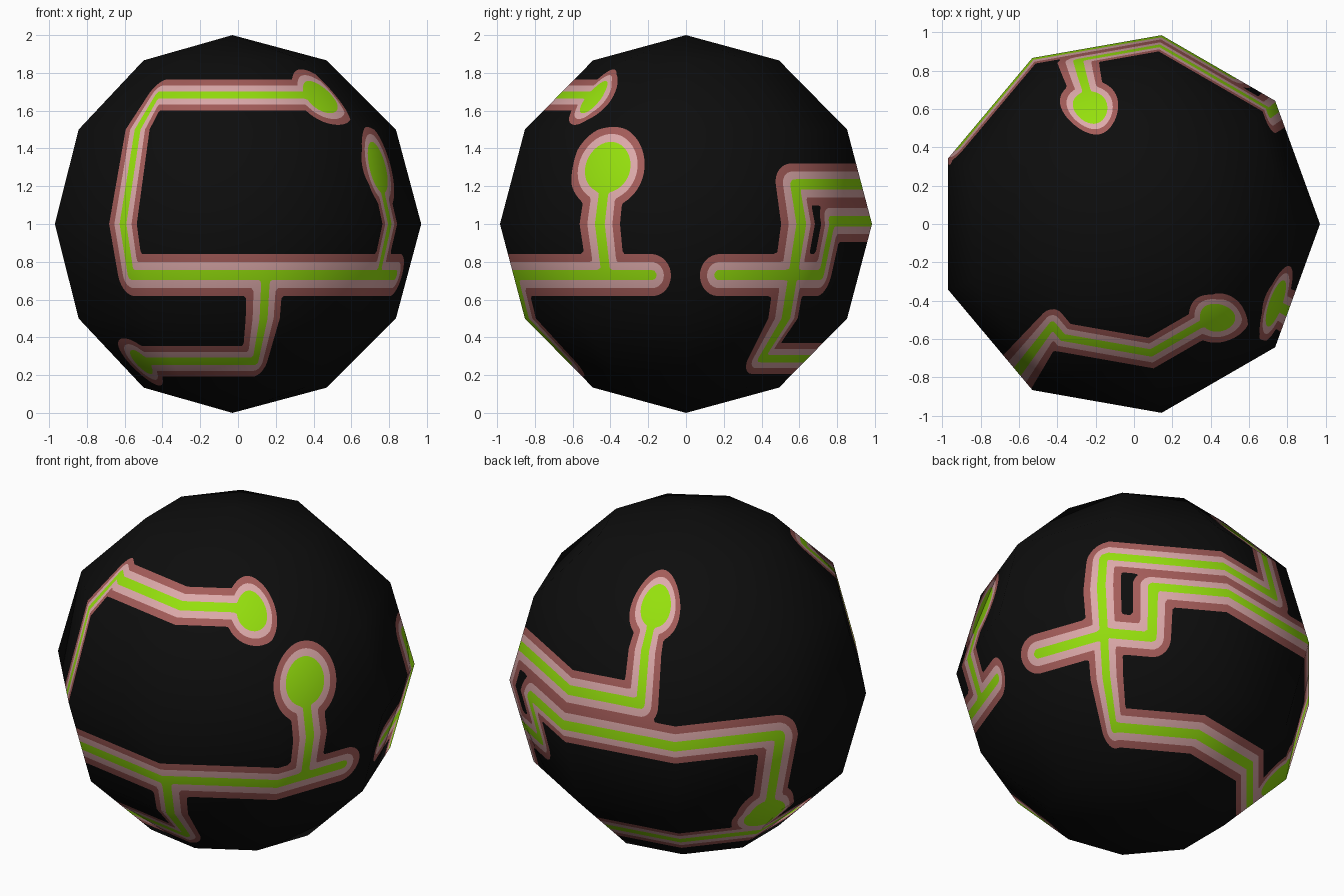
import bpy, bmesh, math
from mathutils import Vector

if "Cube" in bpy.data.objects:
    bpy.data.objects.remove(bpy.data.objects["Cube"])

SEG, RINGS = 9, 6            # sides of the low-poly ball
NU, NV = 32, 28              # fine cells per facet, used for cutting the painted lines
CENTRE = Vector((-0.03, 0, 1))

# Painted circuit: paths in (facet column, ring) coordinates
LINES = [
    [(7.83, 4.5), (5.82, 4.5), (5.82, 2.46), (8.70, 2.46)],
    [(8.29, 2.46), (8.29, 3.6)],
    [(7.03, 2.46), (7.03, 1.38), (5.42, 1.38)],
    [(0.29, 2.46), (1.38, 2.46), (1.38, 3.03), (3.88, 3.03), (3.88, 1.88)],
    [(4.80, 1.42), (0.95, 1.42), (0.95, 3.42), (2.67, 3.42), (2.68, 4.5)],
]
# Round pads at the line ends: column, ring, radius
PADS = [(7.83, 4.47, 0.039), (8.30, 3.6, 0.045), (5.42, 1.37, 0.029),
        (3.89, 1.88, 0.046), (2.69, 4.53, 0.042)]
HALF_WIDTH = 0.009
LEVELS = (0.0, 0.014, 0.028)  # line, inner border, outer border


def flat(u, v):
    return Vector((u * 2 / SEG, v / RINGS))


SEGMENTS = [(flat(*a), flat(*b)) for path in LINES for a, b in zip(path, path[1:])]
SPOTS = [(flat(u, v), r) for u, v, r in PADS]


def distance(u, v):
    """Signed distance to the painted lines and pads."""
    p = flat(u, v)
    best = min((p - c).length - r for c, r in SPOTS)
    for a, b in SEGMENTS:
        d = b - a
        t = max(0, min(1, (p - a).dot(d) / d.length_squared))
        best = min(best, (p - a - d * t).length - HALF_WIDTH)
    return best


def corner(i, j):
    lon = math.tau * i / SEG
    lat = math.pi * j / RINGS - math.pi / 2
    return Vector((math.cos(lat) * math.cos(lon), math.cos(lat) * math.sin(lon), math.sin(lat)))


def point(u, v):
    """Point on the flat facets of the ball."""
    i, j = int(u), min(int(v), RINGS - 1)
    s, t = u - i, v - j
    low = corner(i, j).lerp(corner(i + 1, j), s)
    high = corner(i, j + 1).lerp(corner(i + 1, j + 1), s)
    return CENTRE + low.lerp(high, t)


def material(name, rgb):
    m = bpy.data.materials.new(name)
    m.diffuse_color = (*rgb, 1)
    m.use_nodes = True
    m.node_tree.nodes["Principled BSDF"].inputs["Base Color"].default_value = m.diffuse_color
    return m


# Ball: fine grid lying on the flat facets, closed with plain caps
bm = bmesh.new()
field = {}
cols, rows = SEG * NU, (RINGS - 2) * NV
grid = []
for r in range(rows + 1):
    row = []
    for c in range(cols):
        u, v = c / NU, 1 + r / NV
        vert = bm.verts.new(point(u, v))
        field[vert] = distance(u, v)
        row.append(vert)
    grid.append(row)
south = bm.verts.new(CENTRE - Vector((0, 0, 1)))
north = bm.verts.new(CENTRE + Vector((0, 0, 1)))
field[south] = field[north] = 1.0
for c in range(cols):
    n = (c + 1) % cols
    for r in range(rows):
        bm.faces.new((grid[r][c], grid[r][n], grid[r + 1][n], grid[r + 1][c]))
    bm.faces.new((south, grid[0][n], grid[0][c]))
    bm.faces.new((north, grid[rows][c], grid[rows][n]))

# Cut the colour borders into the faces
for level in LEVELS:
    cuts = []
    for e in list(bm.edges):
        a, b = e.verts
        da, db = field[a] - level, field[b] - level
        if da * db < 0:
            _, vert = bmesh.utils.edge_split(e, a, da / (da - db))
            field[vert] = level
            cuts.append(vert)
    bmesh.ops.connect_verts(bm, verts=cuts)

# Colour by distance from the painted lines
for f in bm.faces:
    d = sum(field[v] for v in f.verts) / len(f.verts)
    f.material_index = sum(d > level for level in LEVELS)
    f.smooth = True

mesh = bpy.data.meshes.new("ball")
bm.to_mesh(mesh)
bm.free()
for name, rgb in (("lime green", (0.30, 0.74, 0.004)), ("pale pink", (0.72, 0.40, 0.40)),
                  ("brick brown", (0.37, 0.107, 0.10)), ("black", (0.004, 0.004, 0.004))):
    mesh.materials.append(material(name, rgb))
# Smooth shading across the coarse facets
mesh.normals_split_custom_set_from_vertices([(v.co - CENTRE).normalized() for v in mesh.vertices])
ball = bpy.data.objects.new("ball", mesh)
bpy.context.collection.objects.link(ball)
